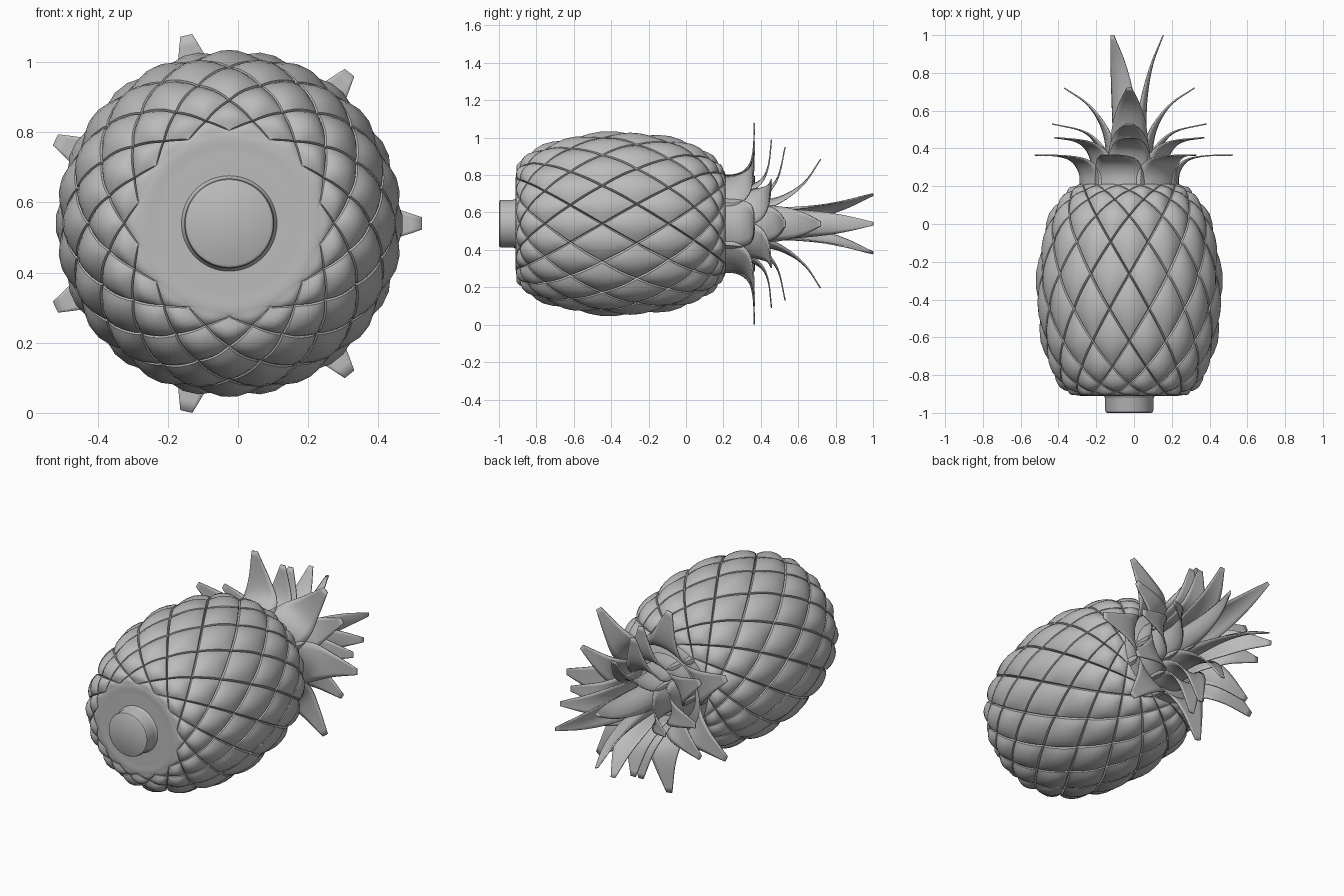
import bpy, bmesh, math
from mathutils import Vector

if "Cube" in bpy.data.objects:
    bpy.data.objects.remove(bpy.data.objects["Cube"], do_unlink=True)

AXIS_X, AXIS_Z = -0.025, 0.54

grey = bpy.data.materials.new("plain grey")
grey.use_nodes = True
grey.diffuse_color = (0.5, 0.5, 0.5, 1)
grey.node_tree.nodes["Principled BSDF"].inputs["Base Color"].default_value = (0.5, 0.5, 0.5, 1)


def around(r, y, angle):
    """Point at a radius, length and angle about the fruit's lying axis."""
    return Vector((AXIS_X + r * math.cos(angle), y, AXIS_Z + r * math.sin(angle)))


def smooth_path(points, steps):
    """Catmull-Rom curve through the points."""
    pts = [Vector(p) for p in points]
    pts = [2 * pts[0] - pts[1]] + pts + [2 * pts[-1] - pts[-2]]
    out = []
    for a, b, c, d in zip(pts, pts[1:], pts[2:], pts[3:]):
        for i in range(steps):
            t = i / steps
            out.append(0.5 * (2 * b + (c - a) * t + (2 * a - 5 * b + 4 * c - d) * t * t
                              + (3 * b - a - 3 * c + d) * t ** 3))
    return out + [pts[-2]]


def add_object(name, verts, faces, angle=35):
    mesh = bpy.data.meshes.new(name)
    mesh.from_pydata(verts, [], faces)
    bm = bmesh.new()
    bm.from_mesh(mesh)
    bmesh.ops.recalc_face_normals(bm, faces=bm.faces)
    bm.to_mesh(mesh)
    bm.free()
    mesh.materials.append(grey)
    obj = bpy.data.objects.new(name, mesh)
    bpy.context.collection.objects.link(obj)
    bpy.ops.object.select_all(action='DESELECT')
    obj.select_set(True)
    bpy.context.view_layer.objects.active = obj
    bpy.ops.object.shade_smooth_by_angle(angle=math.radians(angle))
    return obj


# Fruit body: a lattice of crossing spirals with a pillow in every diamond
CELLS = 14
STEPS = [0, 0.03, 0.14, 0.3, 0.5, 0.7, 0.86, 0.97]
SUB = len(STEPS)
profile = smooth_path([(0.1, -0.91), (0.2, -0.91), (0.262, -0.908), (0.33, -0.875),
                       (0.39, -0.8), (0.45, -0.63), (0.48, -0.4), (0.475, -0.25),
                       (0.435, -0.02), (0.37, 0.11), (0.28, 0.2), (0.18, 0.24),
                       (0.09, 0.25)], 12)
sweep = [0]
for p, q in zip(profile, profile[1:]):
    r = (p.x + q.x) / 2
    lean = min(0.24 / r, 0.9)
    sweep.append(sweep[-1] + (q - p).length * lean / math.sqrt(1 - lean * lean) / r)


def on_profile(turn):
    """Radius/length point and outward normal where a spiral has turned this far."""
    turn = min(max(turn, 0), sweep[-1])
    i = next(n for n in range(1, len(sweep)) if sweep[n] >= turn)
    t = (turn - sweep[i - 1]) / (sweep[i] - sweep[i - 1])
    along = (profile[i] - profile[i - 1]).normalized()
    return profile[i - 1].lerp(profile[i], t), Vector((along.y, -along.x))


def build_body():
    ring = CELLS * SUB
    rows = int(sweep[-1] * ring / math.pi) + 1
    verts, faces = [], []
    for j in range(rows + 1):
        for i in range(ring):
            t = 2 * i + j % 2
            (ca, fa), (cb, fb) = divmod((t + j) // 2, SUB), divmod((t - j) // 2, SUB)
            a, b = ca + STEPS[fa], cb + STEPS[fb]
            point, normal = on_profile((a - b) * math.pi / CELLS)
            fade = min(max((point.x - 0.26) / 0.05, 0), 1)
            if fa == 0 or fb == 0:
                lift = -0.018
            else:
                lift = 0.026 * (math.sin(math.pi * STEPS[fa]) * math.sin(math.pi * STEPS[fb])) ** 0.6 - 0.008
            point = point + normal * lift * fade
            verts.append(around(point.x, point.y, (a + b) * math.pi / CELLS))

    def at(j, t):
        return j * ring + (t % (2 * ring)) // 2

    for j in range(rows - 1):
        for i in range(ring):
            t = 2 * i + j % 2
            faces.append((at(j, t), at(j + 1, t + 1), at(j + 2, t), at(j + 1, t - 1)))
    # close both ends
    for end, inner in ((0, 1), (rows, rows - 1)):
        for i in range(ring):
            t = 2 * i + end % 2
            faces.append((at(end, t), at(end, t + 2), at(inner, t + 1)))
        faces.append([at(end, 2 * i + end % 2) for i in range(ring)])
    add_object("fruit_body", verts, faces)


build_body()


# Stalk: a short turned plug with softened rims
def build_stalk():
    sides = 64
    outline = [(0.14, -0.9), (0.138, -0.908), (0.131, -0.916), (0.128, -0.925),
               (0.128, -0.985), (0.125, -0.995), (0.117, -1.0)]
    verts = [around(r, y, math.tau * i / sides) for r, y in outline for i in range(sides)]
    faces = [(k * sides + i, k * sides + (i + 1) % sides,
              (k + 1) * sides + (i + 1) % sides, (k + 1) * sides + i)
             for k in range(len(outline) - 1) for i in range(sides)]
    faces += [range(sides), range((len(outline) - 1) * sides, len(outline) * sides)]
    add_object("stalk", verts, faces)


build_stalk()


# Crown: rings of thin blades that rise from the fruit and curl outward
def build_leaf(name, path, widths, angle):
    across = 6
    spine = smooth_path(path, 5)
    spread = smooth_path([(w, 0) for w in widths], 5)
    verts = [around(p.x, p.y, angle + (i / across - 0.5) * w.x / p.x)
             for p, w in zip(spine, spread) for i in range(across + 1)]
    n = across + 1
    faces = [(k * n + i, k * n + i + 1, (k + 1) * n + i + 1, (k + 1) * n + i)
             for k in range(len(spine) - 1) for i in range(across)]
    leaf = add_object(name, verts, faces, 50)
    thick = leaf.modifiers.new("thickness", 'SOLIDIFY')
    thick.thickness = 0.007
    thick.offset = 0


crown = [
    ("outer", 7, 0, [(0.26, 0.18), (0.265, 0.27), (0.31, 0.335), (0.4, 0.36), (0.55, 0.365)],
     [0.28, 0.27, 0.23, 0.14, 0.035]),
    ("second", 6, 30, [(0.2, 0.2), (0.2, 0.32), (0.235, 0.4), (0.31, 0.44), (0.45, 0.457)],
     [0.24, 0.24, 0.2, 0.13, 0.03]),
    ("middle", 4, 0, [(0.16, 0.22), (0.16, 0.36), (0.19, 0.44), (0.26, 0.495), (0.41, 0.53)],
     [0.24, 0.24, 0.2, 0.13, 0.03]),
    ("fourth", 4, 0, [(0.12, 0.24), (0.125, 0.42), (0.16, 0.54), (0.23, 0.64), (0.345, 0.72)],
     [0.22, 0.22, 0.18, 0.11, 0.025]),
    ("inner", 3, 0, [(0.08, 0.24), (0.085, 0.48), (0.095, 0.68), (0.125, 0.85), (0.18, 1.0)],
     [0.2, 0.2, 0.15, 0.09, 0.02]),
]
for label, count, start, path, widths in crown:
    for i in range(count):
        build_leaf(f"{label}_leaf_{i + 1}", path, widths,
                   math.radians(start) + math.tau * i / count)
